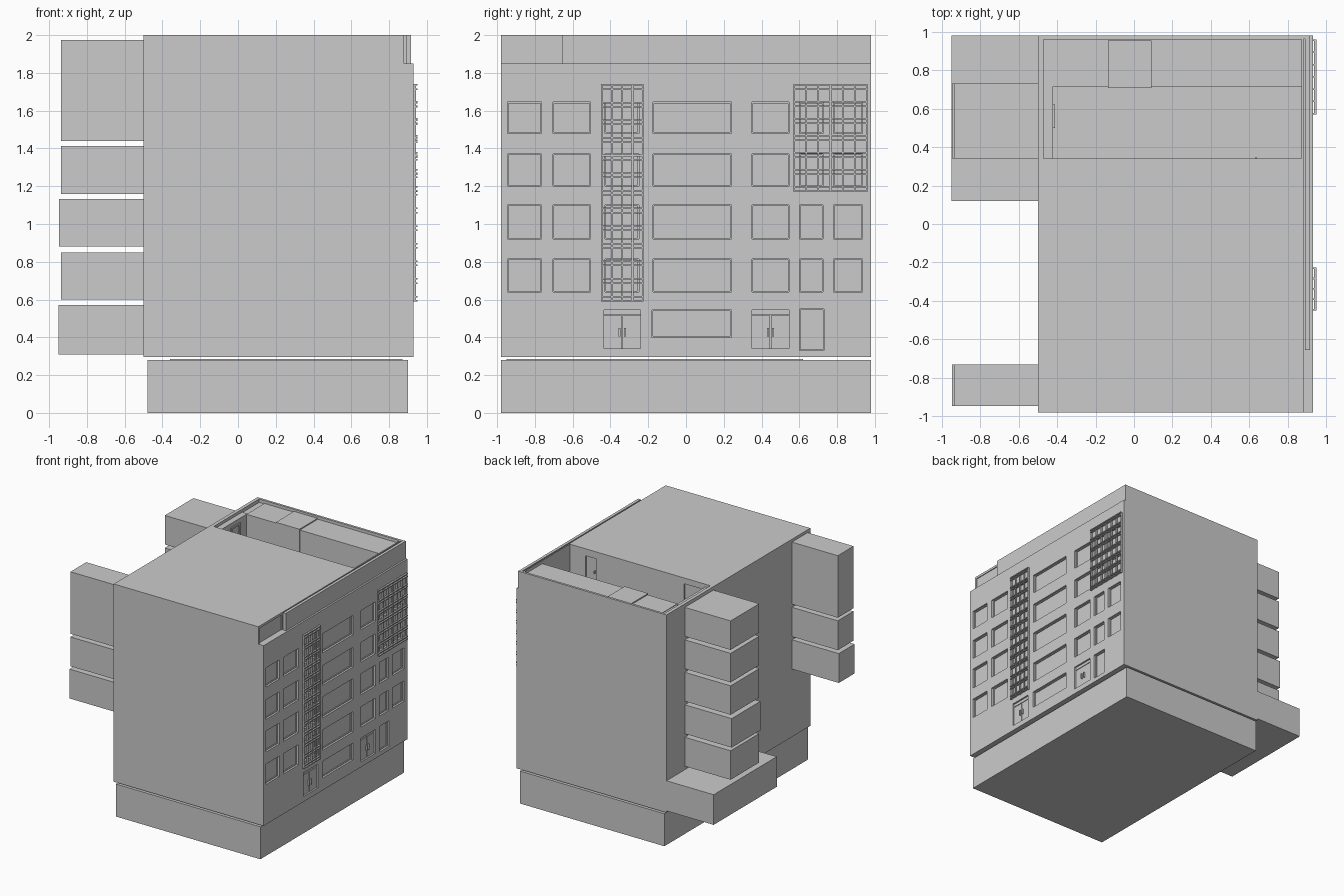
import bpy, bmesh

if "Cube" in bpy.data.objects:
    bpy.data.objects.remove(bpy.data.objects["Cube"])

def boxes(name, specs):
    """One mesh made of axis-aligned boxes given as (x0, x1, y0, y1, z0, z1)."""
    bm = bmesh.new()
    for x0, x1, y0, y1, z0, z1 in specs:
        v = bmesh.ops.create_cube(bm, size=1)["verts"]
        bmesh.ops.scale(bm, vec=(x1 - x0, y1 - y0, z1 - z0), verts=v)
        bmesh.ops.translate(bm, vec=((x0 + x1) / 2, (y0 + y1) / 2, (z0 + z1) / 2), verts=v)
    me = bpy.data.meshes.new(name)
    bm.to_mesh(me)
    bm.free()
    ob = bpy.data.objects.new(name, me)
    bpy.context.collection.objects.link(ob)
    return ob

def cut(ob, specs):
    """Subtract disjoint boxes from an object."""
    cutter = boxes("cutter", specs)
    cutter.hide_render = True
    mod = ob.modifiers.new("cut", "BOOLEAN")
    mod.operation, mod.solver, mod.object = "DIFFERENCE", "EXACT", cutter
    bpy.context.view_layer.objects.active = ob
    bpy.ops.object.modifier_apply(modifier=mod.name)
    bpy.data.objects.remove(cutter)

# plinth and the thin pad in the shadow gap
boxes("plinth", [(-0.48, 0.90, -0.98, 0.98, 0, 0.28)])
boxes("gap_pad", [(-0.36, 0.87, -0.95, 0.62, 0.28, 0.286)])

# main block with openings in the street facade
body = boxes("main_block", [(-0.50, 0.93, -0.98, 0.98, 0.295, 2.0)])
FACE, DEPTH = 0.93, 0.025
columns = [(-0.945, -0.765), (-0.705, -0.505), (-0.43, -0.25), (-0.175, 0.24),
           (0.35, 0.545), (0.60, 0.725), (0.78, 0.935)]
rows = [(0.64, 0.815), (0.92, 1.10), (1.20, 1.37), (1.48, 1.645)]
openings = [c + r for c in columns for r in rows]
doors = [(-0.435, -0.24, 0.34, 0.545), (0.35, 0.545, 0.34, 0.545)]
openings += doors + [(-0.18, 0.24, 0.40, 0.545), (0.60, 0.73, 0.33, 0.55)]
cut(body, [(FACE - DEPTH, 1.0, *o) for o in openings])

# roof edge setback, then terrace well and side panel recess
cut(body, [(0.88, 1.0, -1.1, 1.1, 1.85, 2.1)])
cut(body, [(-0.47, 0.87, 0.34, 0.96, 1.72, 2.1),
           (0.873, 1.0, -0.96, -0.66, 1.85, 1.98)])
cut(body, [(0.62, 0.72, 0.325, 0.36, 1.73, 1.94),
           (-0.40, -0.22, 0.325, 0.36, 1.80, 1.95)])

# roof-edge parapet
boxes("side_parapet", [(0.89, 0.915, -0.655, 0.98, 1.85, 2.0)])
boxes("back_parapet_end", [(0.87, 0.915, 0.962, 0.98, 1.85, 2.0)])

# terrace store rooms, side wall and door trims
boxes("terrace_rooms", [(-0.42, 0.87, 0.715, 0.96, 1.72, 1.975)])
boxes("terrace_raised_room", [(-0.135, 0.09, 0.708, 0.955, 1.72, 1.985)])
boxes("terrace_side_wall", [(-0.47, -0.42, 0.34, 0.73, 1.72, 1.975),
                            (-0.47, -0.42, 0.73, 0.96, 1.72, 1.97)])
boxes("terrace_side_door", [(-0.42, -0.41, 0.50, 0.515, 1.72, 1.94),
                            (-0.42, -0.41, 0.605, 0.62, 1.72, 1.94),
                            (-0.42, -0.41, 0.515, 0.605, 1.925, 1.94)])
boxes("terrace_door_handle", [(0.63, 0.64, 0.325, 0.345, 1.81, 1.83)])

# stacked balconies on the left wall
boxes("podium_wing", [(-0.95, -0.5, 0.12, 0.98, 0.31, 0.57)])
levels = [0.60, 0.88, 1.16, 1.44, 1.72]
for i, z in enumerate(levels):
    x = -0.947 if i == 1 else -0.937
    boxes(f"rear_balcony_{i + 1}", [(x, -0.5, 0.34, 0.73, z, z + 0.25)])
    if i in (1, 2):
        boxes(f"front_balcony_{i}", [(x, -0.5, -0.945, -0.73, z, z + 0.253)])
boxes("front_balcony_tall", [(-0.937, -0.5, -0.945, -0.73, 1.44, 1.975)])

# window frames, two-pane
def frame(y0, y1, z0, z1, w=0.006):
    x0, x1 = FACE - DEPTH, FACE - DEPTH + 0.008
    return [(x0, x1, y0, y0 + w, z0, z1), (x0, x1, y1 - w, y1, z0, z1),
            (x0, x1, y0 + w, y1 - w, z0, z0 + w), (x0, x1, y0 + w, y1 - w, z1 - w, z1)]
boxes("window_frames", [b for o in openings if o not in doors for b in frame(*o)])

# street doors: leaves, transom and pull handles
parts, pulls = [], []
for y0, y1, z0, z1 in doors:
    m = (y0 + y1) / 2
    x0, x1 = FACE - DEPTH, FACE - 0.014
    parts += [(x0, x1, y0, m - 0.002, z0, 0.515), (x0, x1, m + 0.002, y1, z0, 0.515),
              (x0, x1, y0, y1, 0.52, z1)]
    for s in (-1, 1):
        c = m + s * 0.014
        pulls.append((x1, FACE, c - 0.005, c + 0.005, 0.405, 0.45))
boxes("street_doors", parts)
boxes("door_pulls", pulls)

# lattice screens fixed over the facade
def lattice(name, y0, y1, z0, z1, nv, nh, t=0.008):
    bars = []
    for i in range(nv):
        y = y0 + (y1 - y0 - t) * i / (nv - 1)
        bars.append((FACE, 0.943, y, y + t, z0, z1))
    for i in range(nh):
        z = z0 + (z1 - z0 - 0.03) * i / (nh - 1)
        for dz in (0, 0.022):
            bars.append((0.936, 0.95, y0, y1, z + dz, z + dz + t))
    boxes(name, bars)

lattice("tall_lattice", -0.45, -0.225, 0.59, 1.74, 5, 13)
lattice("corner_lattice", 0.57, 0.96, 1.17, 1.74, 7, 7)
